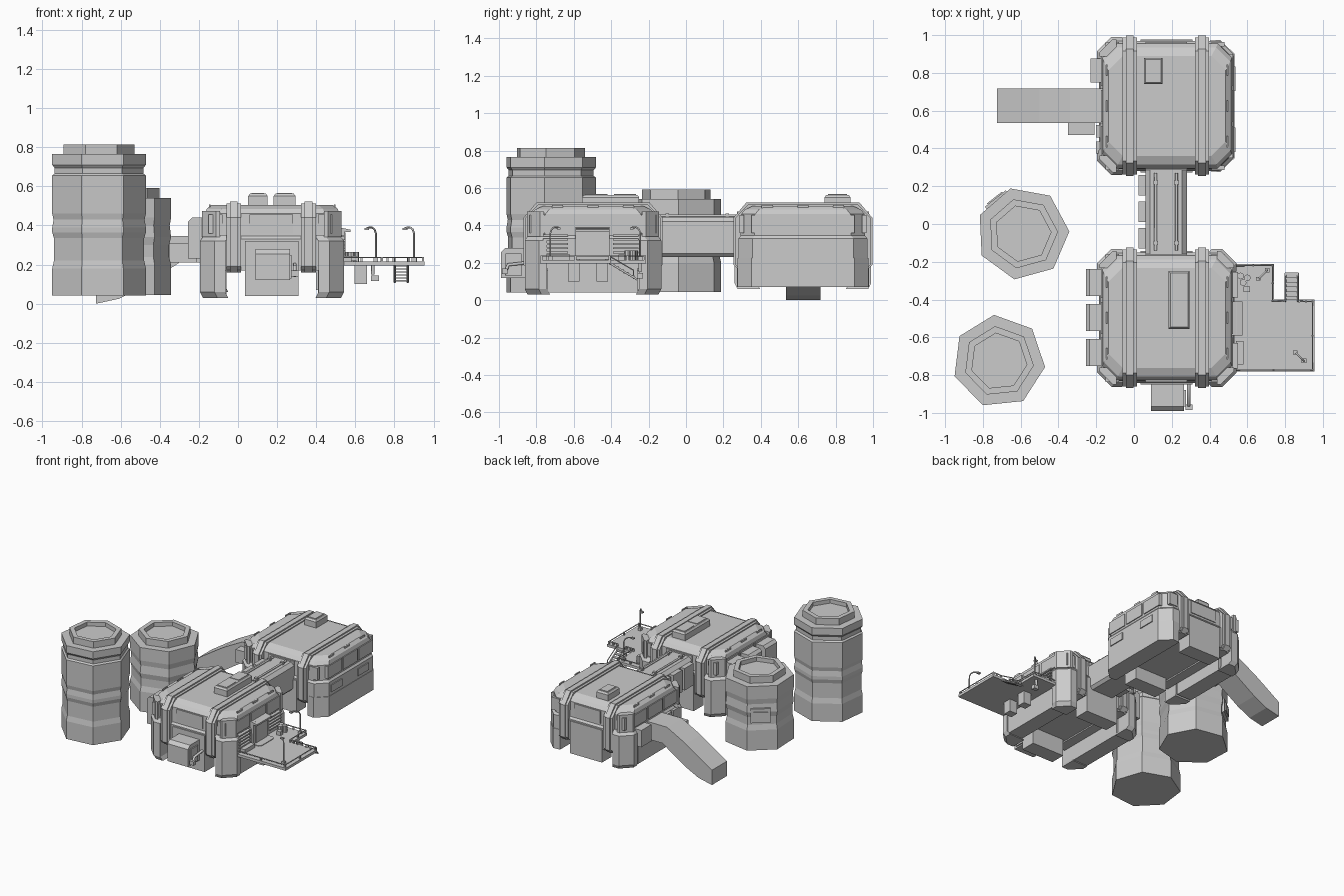
import bpy, bmesh, math
from mathutils import Vector


def finish(name, bm):
    bmesh.ops.recalc_face_normals(bm, faces=bm.faces)
    me = bpy.data.meshes.new(name)
    bm.to_mesh(me)
    bm.free()
    ob = bpy.data.objects.new(name, me)
    bpy.context.collection.objects.link(ob)
    return ob


def loft(name, rings):
    """Skin a stack of equal-length point loops and cap both ends."""
    bm = bmesh.new()
    loops = [[bm.verts.new(p) for p in r] for r in rings]
    n = len(loops[0])
    for a, b in zip(loops, loops[1:]):
        for i in range(n):
            bm.faces.new((a[i], a[(i + 1) % n], b[(i + 1) % n], b[i]))
    bm.faces.new(loops[0])
    bm.faces.new(loops[-1])
    return finish(name, bm)


def prism(name, pts, axis, a, b):
    place = {'x': lambda u, v, t: (t, u, v), 'y': lambda u, v, t: (u, t, v),
             'z': lambda u, v, t: (u, v, t)}[axis]
    return loft(name, [[place(u, v, t) for u, v in pts] for t in (a, b)])


def box(name, x0, x1, y0, y1, z0, z1):
    return prism(name, [(x0, y0), (x1, y0), (x1, y1), (x0, y1)], 'z', z0, z1)


def oct_ring(x0, x1, y0, y1, c, z):
    return [(x0 + c, y0, z), (x1 - c, y0, z), (x1, y0 + c, z), (x1, y1 - c, z),
            (x1 - c, y1, z), (x0 + c, y1, z), (x0, y1 - c, z), (x0, y0 + c, z)]


def pole(name, pts, r):
    cu = bpy.data.curves.new(name, 'CURVE')
    cu.dimensions = '3D'
    cu.bevel_depth = r
    cu.bevel_resolution = 1
    cu.use_fill_caps = True
    sp = cu.splines.new('POLY')
    sp.points.add(len(pts) - 1)
    for p, q in zip(sp.points, pts):
        p.co = (*q, 1)
    ob = bpy.data.objects.new(name, cu)
    bpy.context.collection.objects.link(ob)
    return ob


def module(tag, cy, bottom, corners):
    X0, X1, h = -0.18, 0.53, 0.345
    # chamfered hull with sloping roof edge
    loft(tag + "_hull", [oct_ring(X0 + i, X1 - i, cy - h + j, cy + h - j, 0.075, z)
         for z, i, j in ((0.17, 0, 0), (0.33, 0, 0), (0.345, 0.012, 0.012),
                         (0.46, 0.012, 0.015), (0.485, 0.02, 0.035), (0.505, 0.045, 0.08))])
    # ribs wrapped over the hull, each with a narrower raised band
    for x in (-0.022, 0.36):
        for w, d, name in ((0.038, 0.0, "rib"), (0.02, 0.01, "rib_band")):
            k = h + 0.017 + d
            pts = [(cy - k + 0.03, 0.16), (cy - k, 0.19), (cy - k, 0.44), (cy - k + 0.07, 0.513 + d)]
            pts += [(2 * cy - y, z) for y, z in reversed(pts)]
            prism(f"{tag}_{name}", pts, 'x', x - w, x + w)
    # corner pillars
    for sx, sy in corners:
        ox, oy = (X0 - 0.015 if sx < 0 else X1 + 0.012), cy + sy * (h + 0.02)
        loft(tag + "_corner_pillar", [[(ox - sx * (a + e), oy - sy * (b + e), z) for a, b in
             ((0, 0.12), (0, 0.075), (0.075, 0), (0.13, 0), (0.13, 0.12))]
             for z, e in ((bottom - 0.01, 0.015), (bottom + 0.02, 0), (0.32, 0), (0.35, 0.022))])
        prism(tag + "_corner_post", [(ox - sx * (a + 0.012), oy - sy * (b + 0.012)) for a, b in
              ((0, 0.09), (0, 0.07), (0.07, 0), (0.09, 0), (0.09, 0.09))], 'z', 0.34, 0.475)
    # skirts on front and back, window band panels above
    for s in (-1, 1):
        y = cy + s * h
        box(tag + "_end_skirt", 0.035, 0.31, *sorted((y + s * 0.008, y - s * 0.11)), bottom, 0.32)
        box(tag + "_end_window", 0.06, 0.28, *sorted((y - s * 0.006, y - s * 0.03)), 0.36, 0.455)
        for x in (-0.115, 0.445):
            box(tag + "_small_window", x - 0.035, x + 0.035,
                *sorted((y - s * 0.006, y - s * 0.03)), 0.36, 0.455)
    # side windows and roof slits
    for s, x in ((-1, X0), (1, X1)):
        for k in (-1, 0, 1):
            box(tag + "_side_window", *sorted((x - s * 0.005, x - s * 0.03)),
                cy + k * 0.19 - 0.085, cy + k * 0.19 + 0.085, 0.36, 0.455)
            box(tag + "_roof_slit", x - s * 0.036 - 0.004, x - s * 0.036 + 0.004,
                cy + k * 0.19 - 0.03, cy + k * 0.19 + 0.03, 0.48, 0.508)


ALL = [(-1, -1), (-1, 1), (1, -1), (1, 1)]
module("front_module", -0.497, 0.04, ALL)
module("rear_module", 0.625, 0.07, ALL[:2])

# side skirts
box("front_module_skirt_right", 0.41, 0.532, -0.74, -0.26, 0.04, 0.3)
box("front_module_skirt_left", -0.185, -0.06, -0.74, -0.26, 0.04, 0.3)
box("rear_module_skirt_left", -0.185, -0.06, 0.4, 0.85, 0.07, 0.3)
prism("rear_module_skirt_right", [(0.40, 0.28), (0.455, 0.275), (0.533, 0.35), (0.533, 0.9),
      (0.455, 0.975), (0.40, 0.97)], 'z', 0.07, 0.225)
for y in (0.445, 0.77):
    box("rear_module_vent", 0.5, 0.537, y - 0.065, y + 0.065, 0.25, 0.305)

# roof hatches
def hatch(name, x0, x1, y0, y1, panes):
    loft(name, [[(x0 + i, y0 + i, z), (x1 - i, y0 + i, z), (x1 - i, y1 - i, z), (x0 + i, y1 - i, z)]
         for z, i in ((0.49, 0), (0.55, 0), (0.563, 0.01))])
    step = (y1 - y0) / panes
    for k in range(panes):
        box(name + "_pane", x0 + 0.018, x1 - 0.018, y0 + k * step + 0.018,
            y0 + (k + 1) * step - 0.018, 0.55, 0.567)

hatch("rear_roof_hatch", 0.052, 0.152, 0.74, 0.88, 1)
hatch("front_roof_hatch", 0.182, 0.295, -0.555, -0.25, 2)

# connecting corridor with roof pipes and side boxes
prism("corridor", [(0.06, 0.25), (0.08, 0.23), (0.26, 0.23), (0.28, 0.25), (0.28, 0.42),
      (0.255, 0.445), (0.085, 0.445), (0.06, 0.42)], 'y', -0.17, 0.3)
for x in (0.115, 0.225):
    pole("corridor_pipe", [(x, -0.14, 0.452), (x, 0.27, 0.452)], 0.008)
    for y in (-0.1, 0.22):
        box("pipe_clamp", x - 0.013, x + 0.013, y - 0.01, y + 0.01, 0.44, 0.464)
for y in (-0.075, 0.065, 0.205):
    box("corridor_side_box", 0.025, 0.07, y - 0.055, y + 0.055, 0.25, 0.42)

# equipment boxes on the left walls
for y in (-0.31, -0.495, -0.68):
    prism("left_equipment_box", [(-0.17, 0.23), (-0.255, 0.23), (-0.255, 0.42), (-0.235, 0.44),
          (-0.17, 0.44)], 'y', y - 0.072, y + 0.072)
box("rear_left_box", -0.23, -0.17, 0.75, 0.875, 0.22, 0.35)
for y in (0.405, 0.49):
    box("rear_left_meter", -0.2, -0.17, y - 0.033, y + 0.033, 0.24, 0.33)

# sloping entry tunnel
prism("entry_tunnel", [(-0.15, 0.21), (-0.3, 0.21), (-0.5, 0.08), (-0.61, 0.025), (-0.725, 0.0),
      (-0.725, 0.115), (-0.61, 0.19), (-0.5, 0.26), (-0.34, 0.345), (-0.15, 0.345)], 'y', 0.535, 0.718)
box("tunnel_side_box", -0.35, -0.21, 0.47, 0.54, 0.21, 0.31)

# seven-sided storage tanks with recessed lids
def tank(name, cx, cy, start, prof):
    a = [math.radians(start + k * 360 / 7) for k in range(7)]
    loft(name, [[(cx + r * math.cos(t), cy + r * math.sin(t), z) for t in a] for r, z in prof])

tank("tall_tank", -0.716, -0.727, -7, [(0.247, 0.042), (0.247, 0.18), (0.238, 0.22), (0.238, 0.335),
     (0.247, 0.365), (0.247, 0.39), (0.24, 0.43), (0.247, 0.46), (0.247, 0.655), (0.235, 0.665),
     (0.235, 0.695), (0.247, 0.71), (0.247, 0.765), (0.187, 0.765), (0.187, 0.815), (0.15, 0.815),
     (0.15, 0.785)])
tank("short_tank", -0.589, -0.05, 2.5, [(0.247, 0.045), (0.247, 0.2), (0.237, 0.24), (0.237, 0.3),
     (0.247, 0.34), (0.24, 0.4), (0.247, 0.44), (0.247, 0.54), (0.187, 0.54), (0.187, 0.592),
     (0.15, 0.592), (0.15, 0.56)])
t = math.radians(128.2)
for w, z0, z1, d in ((0.07, 0.26, 0.37, 0.235), (0.05, 0.285, 0.345, 0.242)):
    n, s = Vector((math.cos(t), math.sin(t))), Vector((-math.sin(t), math.cos(t)))
    c = Vector((-0.589, -0.05))
    prism("tank_hatch", [tuple(c + n * r + s * k) for r, k in
          ((0.2, -w), (d, -w), (d, w), (0.2, w))], 'z', z0, z1)

# front porch and valve
prism("front_porch", [(-0.84, 0.12), (-0.99, 0.12), (-0.99, 0.255), (-0.965, 0.28), (-0.84, 0.28)],
      'x', 0.09, 0.265)
box("porch_side_door", 0.26, 0.274, -0.965, -0.88, 0.13, 0.25)
pole("porch_valve_pipe", [(0.29, -0.85, 0.2), (0.29, -0.95, 0.19), (0.29, -0.97, 0.14)], 0.01)
box("porch_valve", 0.272, 0.31, -0.985, -0.955, 0.14, 0.17)

# terrace deck with curb and legs
deck = [(0.52, -0.78), (0.955, -0.78), (0.955, -0.4), (0.74, -0.4), (0.74, -0.213), (0.52, -0.213)]
prism("deck", deck, 'z', 0.195, 0.215)
rail = [(0.53, -0.773), (0.945, -0.773), (0.945, -0.41), (0.875, -0.41)]
rail2 = [(0.795, -0.407), (0.733, -0.407), (0.733, -0.22), (0.53, -0.22)]
for r in (rail, rail2):
    pole("deck_rail", [(x, y, 0.236) for x, y in r], 0.004)
    for (xa, ya), (xb, yb) in zip(r, r[1:]):
        for f in (0.0, 0.5, 1.0):
            x, y = xa + (xb - xa) * f, ya + (yb - ya) * f
            box("rail_post", x - 0.005, x + 0.005, y - 0.005, y + 0.005, 0.21, 0.238)
for y in (-0.6, -0.447):
    box("deck_leg", 0.595, 0.66, y - 0.031, y + 0.031, 0.1, 0.2)

# deck stairs
for k in range(6):
    y, z = -0.395 + k * 0.025, 0.195 - k * 0.015
    box("stair_tread", 0.805, 0.865, y - 0.013, y + 0.013, z - 0.006, z)
for x in (0.802, 0.868):
    pole("stair_stringer", [(x, -0.41, 0.2), (x, -0.26, 0.11)], 0.006)
    pole("stair_handrail", [(x, -0.41, 0.236), (x, -0.28, 0.16), (x, -0.28, 0.12)], 0.004)

# lamp posts leaning over the deck
for x, y, s in ((0.9, -0.725, 1), (0.705, -0.245, -1)):
    arc = [(x - 0.045 * f, y + s * 0.045 * f, z) for f, z in
           ((0, 0.21), (0, 0.36), (0.15, 0.38), (0.45, 0.39), (1, 0.388))]
    pole("lamp_post", arc, 0.005)
    box("lamp_base", x - 0.012, x + 0.012, y - 0.012, y + 0.012, 0.21, 0.235)
    box("lamp_head", x - 0.058, x - 0.034, y + s * 0.045 - 0.01, y + s * 0.045 + 0.01, 0.378, 0.388)

# terrace door, awning, mat
box("terrace_door_frame", 0.51, 0.545, -0.59, -0.41, 0.21, 0.385)
box("terrace_door", 0.54, 0.55, -0.565, -0.435, 0.215, 0.365)
prism("door_awning", [(0.52, 0.39), (0.575, 0.378), (0.575, 0.366), (0.52, 0.37)], 'y', -0.59, -0.41)
prism("door_mat", [(0.53, -0.59), (0.59, -0.59), (0.605, -0.57), (0.605, -0.43), (0.59, -0.41),
      (0.53, -0.41)], 'z', 0.21, 0.22)
# wall shelves, bench and barrels
for y0, y1 in ((-0.765, -0.63), (-0.39, -0.255)):
    for k in range(5):
        box("wall_slat", 0.525, 0.55, y0, y1, 0.25 + k * 0.023, 0.26 + k * 0.023)
box("bench", 0.54, 0.58, -0.745, -0.62, 0.215, 0.245)
for x, y in ((0.565, -0.275), (0.6, -0.285), (0.578, -0.31)):
    prism("barrel", [(x + 0.018 * math.cos(k * math.pi / 4), y + 0.018 * math.sin(k * math.pi / 4))
          for k in range(8)], 'z', 0.21, 0.265)
box("small_crate", 0.58, 0.615, -0.36, -0.33, 0.21, 0.245)
box("under_deck_valve", 0.68, 0.72, -0.26, -0.23, 0.115, 0.145)
pole("under_deck_pipe", [(0.69, -0.245, 0.2), (0.69, -0.245, 0.15)], 0.009)
